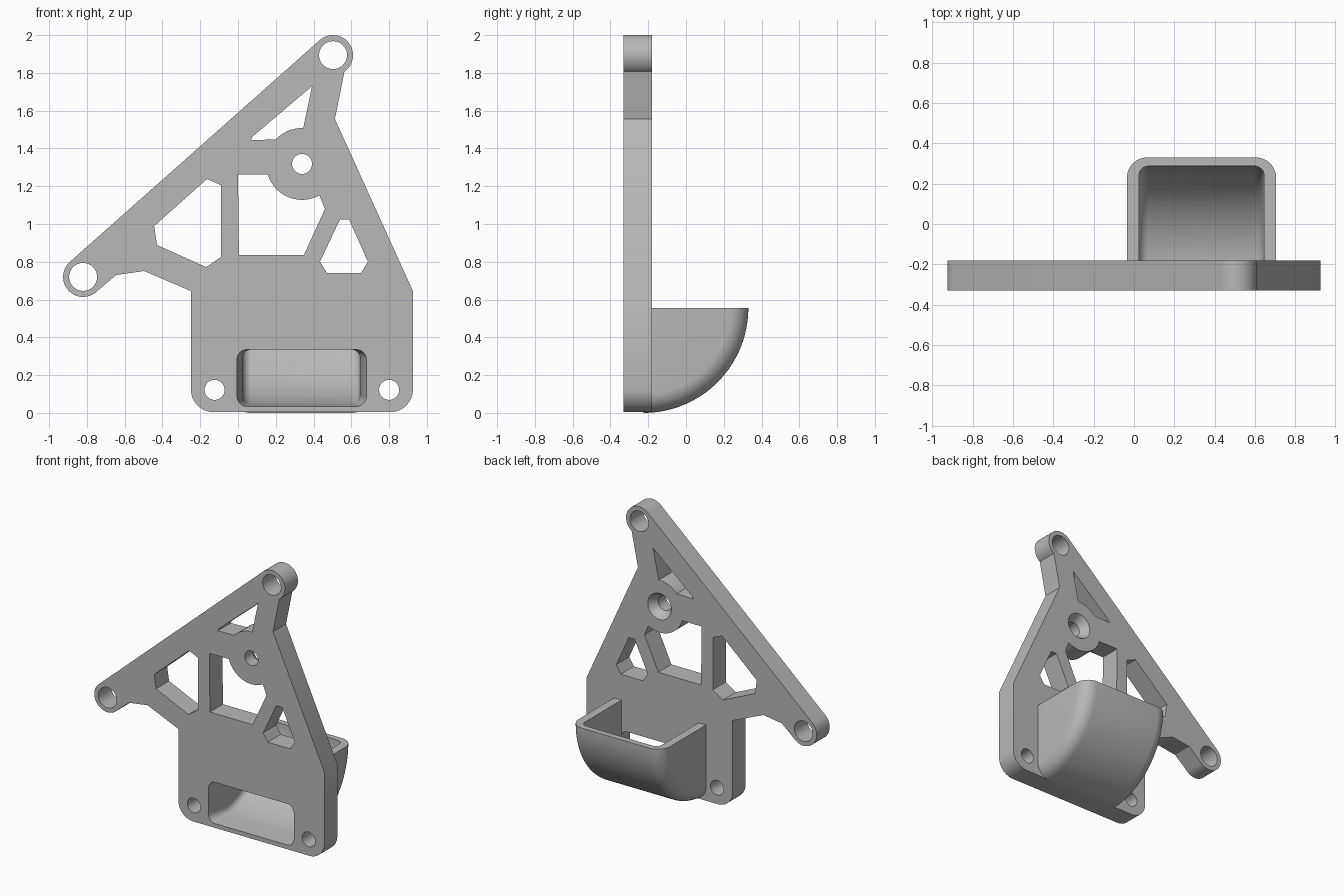
import bpy, bmesh
from math import sin, cos, pi, radians

if "Cube" in bpy.data.objects:
    bpy.data.objects.remove(bpy.data.objects["Cube"], do_unlink=True)

FRONT, BACK = -0.33, -0.18

grey = bpy.data.materials.new("plain grey")
grey.use_nodes = True
grey.diffuse_color = (0.48, 0.48, 0.48, 1)
grey.node_tree.nodes["Principled BSDF"].inputs["Base Color"].default_value = grey.diffuse_color


def arc(cx, cz, r, a0, a1, n=16):
    """Points of an arc, angles in degrees."""
    angles = [radians(a0 + (a1 - a0) * i / n) for i in range(n + 1)]
    return [(cx + r * cos(a), cz + r * sin(a)) for a in angles]


def circle(cx, cz, r, n=40):
    return arc(cx, cz, r, 0, 360, n)[:-1]


def rounded_rect(x0, x1, z0, z1, r, n=8):
    return (arc(x1 - r, z0 + r, r, -90, 0, n) + arc(x1 - r, z1 - r, r, 0, 90, n)
            + arc(x0 + r, z1 - r, r, 90, 180, n) + arc(x0 + r, z0 + r, r, 180, 270, n))


def loft(name, rings):
    """Solid through matching closed rings of 3D points."""
    bm = bmesh.new()
    loops = [[bm.verts.new(p) for p in ring] for ring in rings]
    n = len(loops[0])
    for a, b in zip(loops, loops[1:]):
        for i in range(n):
            j = (i + 1) % n
            bm.faces.new((a[i], a[j], b[j], b[i]))
    bm.faces.new(loops[0])
    bm.faces.new(loops[-1])
    bmesh.ops.recalc_face_normals(bm, faces=bm.faces)
    mesh = bpy.data.meshes.new(name)
    bm.to_mesh(mesh)
    bm.free()
    mesh.materials.append(grey)
    ob = bpy.data.objects.new(name, mesh)
    bpy.context.collection.objects.link(ob)
    return ob


def layers(name, *sections):
    """Solid through (profile, y) sections along the depth."""
    return loft(name, [[(x, y, z) for x, z in prof] for prof, y in sections])


def combine(target, other, operation):
    mod = target.modifiers.new(operation.lower(), "BOOLEAN")
    mod.operation, mod.object, mod.solver = operation, other, "EXACT"
    bpy.context.view_layer.objects.active = target
    bpy.ops.object.modifier_apply(modifier=mod.name)
    bpy.data.objects.remove(other, do_unlink=True)


# Plate outline: two lugs joined by a straight edge, square base with round corners
TOP, LEFT, BOSS = (0.503, 1.894), (-0.82, 0.72), (0.339, 1.318)
outline = (arc(*TOP, 0.106, -55, 131.6, 28) + arc(*LEFT, 0.106, 131.6, 317, 28)
           + [(-0.645, 0.73), (-0.497, 0.751), (-0.249, 0.645)]
           + arc(-0.129, 0.124, 0.12, 180, 270) + arc(0.806, 0.124, 0.12, 270, 360)
           + [(0.926, 0.645), (0.513, 1.556)])
plate = layers("bracket", (outline, FRONT), (outline, BACK))

# Lightening windows and bolt holes
cutouts = [
    [(0.392, 1.73)] + arc(*BOSS, 0.19, 88, 137) + [(0.069, 1.444), (0.074, 1.46)],
    [(-0.164, 1.238), (-0.09, 1.206), (-0.09, 0.825), (-0.169, 0.772),
     (-0.429, 0.889), (-0.444, 0.989)],
    [(0, 1.262)] + arc(*BOSS, 0.19, 197, 299) + [(0.46, 1.079), (0.349, 0.836), (0.005, 0.836)],
    [(0.54, 1.025), (0.587, 1.025), (0.688, 0.8), (0.651, 0.741), (0.471, 0.741), (0.434, 0.8)],
    circle(*TOP, 0.074), circle(*LEFT, 0.074),
    circle(-0.124, 0.122, 0.053), circle(0.8, 0.122, 0.053),
]
for shape in cutouts:
    combine(plate, layers("cutter", (shape, FRONT - 0.1), (shape, BACK + 0.1)), "DIFFERENCE")

# Countersunk hole in the boss
small, large = circle(*BOSS, 0.053), circle(*BOSS, 0.095)
combine(plate, layers("countersink", (small, FRONT - 0.1), (small, BACK - 0.06),
                      (large, BACK), (large, BACK + 0.1)), "DIFFERENCE")


# Scoop: U-shaped wall section swept a quarter turn about a horizontal axis
def u_path(x0, x1, depth, r):
    return ([(x0, 0.01)] + arc(x0 + r, depth - r, r, 180, 90, 10)
            + arc(x1 - r, depth - r, r, 90, 0, 10) + [(x1, 0.01)])


AXIS_Y, AXIS_Z = -0.225, 0.555
section = u_path(-0.035, 0.705, 0.555, 0.1) + u_path(0.025, 0.645, 0.512, 0.045)[::-1]
steps = 40
turns = [pi / 2 * i / steps for i in range(steps + 1)]
scoop = loft("scoop", [[(x, AXIS_Y + r * sin(t), AXIS_Z - r * cos(t)) for x, r in section]
                       for t in turns])
combine(plate, scoop, "UNION")

# Tapered mouth through the plate into the scoop
mouth = layers("mouth", (rounded_rect(-0.012, 0.687, 0.033, 0.335, 0.055), FRONT - 0.03),
               (rounded_rect(0.025, 0.645, 0.046, 0.335, 0.045), BACK + 0.004))
combine(plate, mouth, "DIFFERENCE")

# Smooth shading with sharp edges
bpy.ops.object.select_all(action="DESELECT")
plate.select_set(True)
bpy.context.view_layer.objects.active = plate
bpy.ops.object.shade_smooth_by_angle(angle=radians(30))
